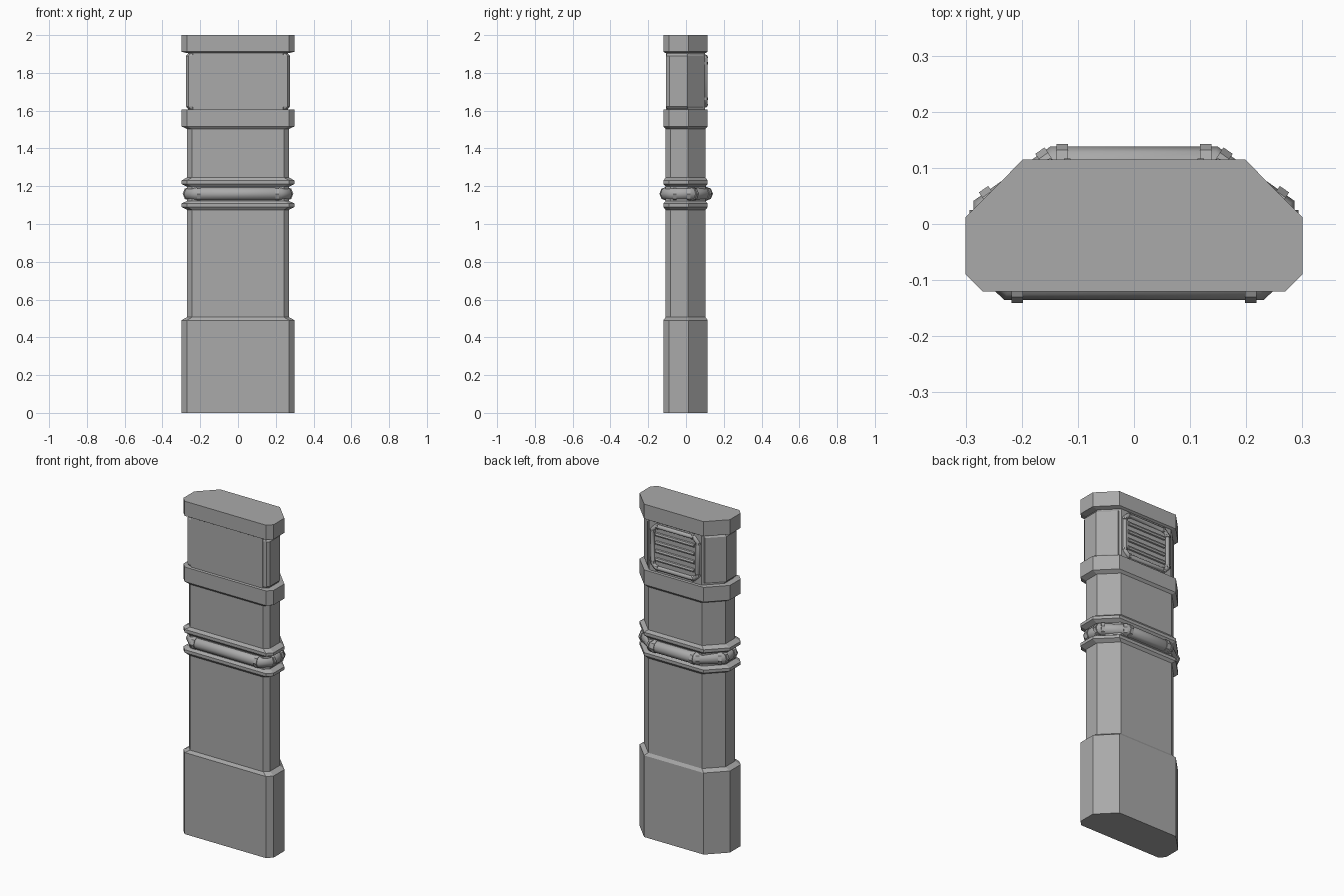
import bpy, bmesh
from mathutils import Vector

cube = bpy.data.objects.get("Cube")
if cube:
    bpy.data.objects.remove(cube, do_unlink=True)

grey = bpy.data.materials.new("plain grey")
grey.use_nodes = True
grey.diffuse_color = (0.4, 0.4, 0.4, 1)
grey.node_tree.nodes["Principled BSDF"].inputs["Base Color"].default_value = (0.4, 0.4, 0.4, 1)


def add_object(name, bm):
    bmesh.ops.recalc_face_normals(bm, faces=bm.faces)
    mesh = bpy.data.meshes.new(name)
    bm.to_mesh(mesh)
    bm.free()
    mesh.materials.append(grey)
    obj = bpy.data.objects.new(name, mesh)
    bpy.context.collection.objects.link(obj)
    return obj


def mirrored(half):
    """Close an outline from its +x half."""
    return half + [(-x, y) for x, y in reversed(half)]


# Wide octagon with small front chamfers and large back chamfers
OUTER = mirrored([(0.27, -0.12), (0.3, -0.09), (0.3, 0.012), (0.198, 0.115)])
PANEL = mirrored([(0.262, -0.105), (0.275, -0.088), (0.275, 0.008), (0.19, 0.092)])


def loft(name, outline, levels):
    """Stack scaled copies of an outline; levels are (height, scale)."""
    bm = bmesh.new()
    rings = [[bm.verts.new((x * s, y * s, z)) for x, y in outline] for z, s in levels]
    n = len(outline)
    for low, high in zip(rings, rings[1:]):
        for i in range(n):
            j = (i + 1) % n
            bm.faces.new((low[i], low[j], high[j], high[i]))
    bm.faces.new(rings[0])
    bm.faces.new(rings[-1])
    return add_object(name, bm)


def rod(bm, a, b, radius, sides):
    """Add a capped rod between two points."""
    a, b = Vector(a), Vector(b)
    turn = (b - a).to_track_quat('Z', 'Y').to_matrix().to_4x4()
    turn.translation = (a + b) / 2
    bmesh.ops.create_cone(bm, cap_ends=True, segments=sides, radius1=radius,
                          radius2=radius, depth=(b - a).length, matrix=turn)


def loop_tube(name, points, radius, sides):
    """Sweep a closed tube with mitred corners."""
    curve = bpy.data.curves.new(name, 'CURVE')
    curve.dimensions = '3D'
    curve.bevel_depth = radius
    curve.bevel_resolution = sides // 2 - 2
    spline = curve.splines.new('POLY')
    spline.points.add(len(points) - 1)
    for p, co in zip(spline.points, points):
        p.co = (*co, 1)
    spline.use_cyclic_u = True
    curve.materials.append(grey)
    obj = bpy.data.objects.new(name, curve)
    bpy.context.collection.objects.link(obj)
    return obj


# Pillar body
loft("base", OUTER, [(0, 1), (0.49, 1), (0.507, 0.9)])
loft("shaft", OUTER, [(0.49, 0.9), (1.52, 0.9)])
loft("lower_rim", OUTER, [(1.075, 0.9), (1.09, 1), (1.108, 1), (1.122, 0.9)])
loft("upper_rim", OUTER, [(1.198, 0.9), (1.212, 1), (1.23, 1), (1.246, 0.9)])
loft("collar", OUTER, [(1.503, 0.9), (1.517, 1), (1.605, 1), (1.607, 0.9)])
loft("head_core", OUTER, [(1.59, 0.88), (1.93, 0.88)])
loft("head_panel", PANEL, [(1.61, 0.96), (1.622, 1), (1.89, 1), (1.902, 0.96)])
loft("cap", OUTER, [(1.905, 0.9), (1.912, 1), (2, 1)])

# Pipe around the waist, with a sleeve at both sides of each bend
PIPE_Z = 1.16
pipe = [Vector((x, y, PIPE_Z)) for x, y in
        mirrored([(0.218, -0.103), (0.255, -0.07), (0.255, 0.025), (0.138, 0.105)])]
loop_tube("waist_pipe", pipe, 0.035, 8)
bm = bmesh.new()
for i, start in enumerate(pipe):
    end = pipe[(i + 1) % len(pipe)]
    step = (end - start).normalized()
    if (end - start).length > 0.08:
        rod(bm, start, start + step * 0.02, 0.038, 8)
        rod(bm, end - step * 0.02, end, 0.038, 8)
add_object("pipe_sleeves", bm)

# Vent on the back of the head: frame, corner sleeves and slats
W, LOW, HIGH, CUT, VENT_Y = 0.15, 1.632, 1.882, 0.025, 0.1
frame = [Vector((x, VENT_Y, z)) for x, z in
         mirrored([(W - CUT, LOW), (W, LOW + CUT), (W, HIGH - CUT), (W - CUT, HIGH)])]
loop_tube("vent_frame", frame, 0.014, 8)
bm = bmesh.new()
for i, start in enumerate(frame):
    end = frame[(i + 1) % len(frame)]
    step = (end - start).normalized()
    if (end - start).length > 0.08:
        rod(bm, start, start + step * 0.012, 0.017, 8)
        rod(bm, end - step * 0.012, end, 0.017, 8)
add_object("vent_corner_sleeves", bm)

bm = bmesh.new()
for k in range(1, 5):
    z = LOW + (HIGH - LOW) * k / 5
    rod(bm, (-W + 0.022, VENT_Y - 0.002, z), (W - 0.022, VENT_Y - 0.002, z), 0.014, 8)
add_object("vent_slats", bm)
